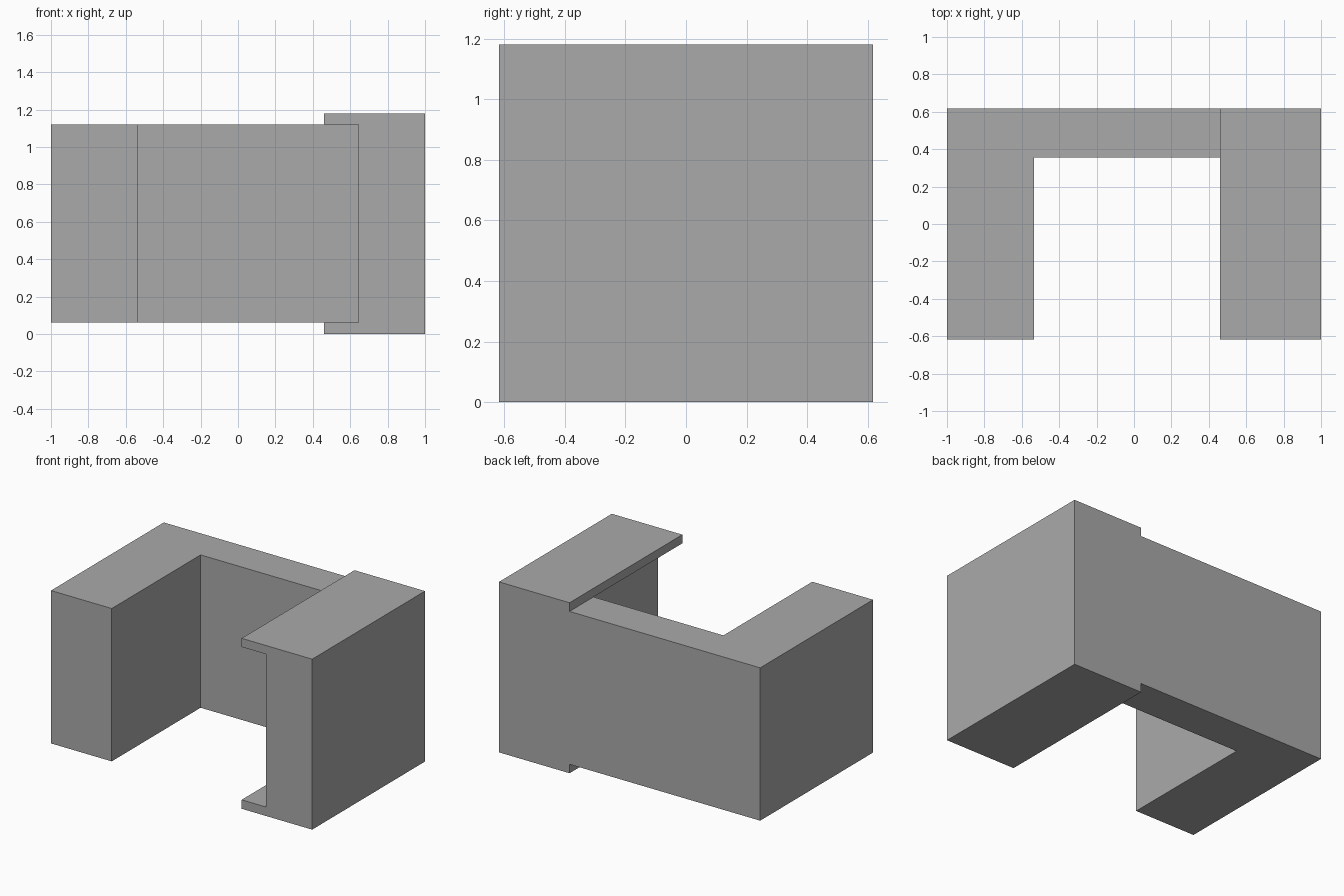
import bpy
import bmesh
from mathutils import Vector

cube = bpy.data.objects.get("Cube")
if cube:
    bpy.data.objects.remove(cube, do_unlink=True)

grey = bpy.data.materials.new("plain_grey")
grey.use_nodes = True
COLOUR = (0.4, 0.4, 0.4, 1)
grey.diffuse_color = COLOUR
grey.node_tree.nodes["Principled BSDF"].inputs["Base Color"].default_value = COLOUR


def extrude_profile(name, points, direction):
    """Closed flat profile pushed along a direction into a solid."""
    bm = bmesh.new()
    face = bm.faces.new([bm.verts.new(p) for p in points])
    result = bmesh.ops.extrude_face_region(bm, geom=[face], use_keep_orig=True)
    moved = [v for v in result["geom"] if isinstance(v, bmesh.types.BMVert)]
    bmesh.ops.translate(bm, verts=moved, vec=Vector(direction))
    bmesh.ops.recalc_face_normals(bm, faces=bm.faces)
    mesh = bpy.data.meshes.new(name)
    bm.to_mesh(mesh)
    bm.free()
    mesh.materials.append(grey)
    obj = bpy.data.objects.new(name, mesh)
    bpy.context.collection.objects.link(obj)
    return obj


FRONT, BACK = -0.617, 0.617
BOTTOM, TOP = 0.062, 1.12
HEIGHT = 1.18
LEG, WALL, LIP, WEB = -0.535, 0.355, 0.46, 0.645

# L-shaped plan: thick side block and back wall, running into the channel web
plan = [(-1, FRONT), (LEG, FRONT), (LEG, WALL), (0.8, WALL), (0.8, BACK), (-1, BACK)]
body = extrude_profile("block_and_channel", [(x, y, BOTTOM) for x, y in plan],
                       (0, 0, TOP - BOTTOM))

# C-shaped section: solid web with a thin lip above and below
section = [(1, 0), (1, HEIGHT), (LIP, HEIGHT), (LIP, TOP),
           (WEB, TOP), (WEB, BOTTOM), (LIP, BOTTOM), (LIP, 0)]
channel = extrude_profile("channel", [(x, FRONT, z) for x, z in section],
                          (0, BACK - FRONT, 0))

# Merge both parts into one solid
union = body.modifiers.new("union", 'BOOLEAN')
union.operation = 'UNION'
union.solver = 'EXACT'
union.object = channel
bpy.context.view_layer.objects.active = body
bpy.ops.object.modifier_apply(modifier=union.name)
bpy.data.objects.remove(channel, do_unlink=True)
